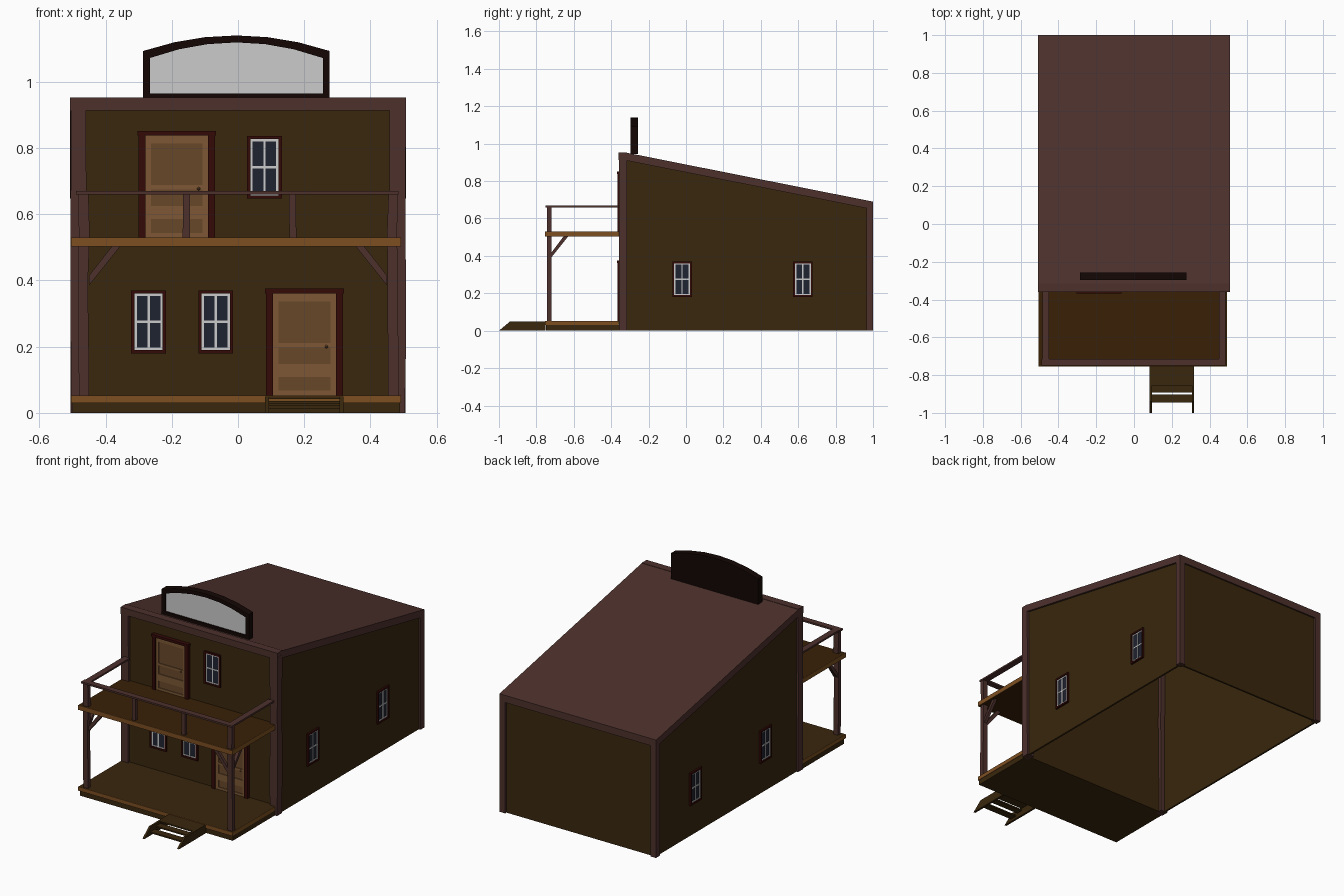
import bpy, bmesh, math, random
from mathutils import Vector

if "Cube" in bpy.data.objects:
    bpy.data.objects.remove(bpy.data.objects["Cube"])

random.seed(4)


def material(name, r, g, b):
    m = bpy.data.materials.new(name)
    m.diffuse_color = [(c / 255) ** 2.2 for c in (r, g, b)] + [1]
    m.use_nodes = True
    m.node_tree.nodes["Principled BSDF"].inputs["Base Color"].default_value = m.diffuse_color
    return m


WALL = material("wall_boards", 60, 43, 21)
TRIM = material("trim_wood", 78, 52, 48)
EDGE = material("edge_wood", 124, 80, 38)
DECK = material("deck_boards", 60, 38, 15)
JAMB = material("dark_red_wood", 54, 18, 15)
DOOR = material("door_wood", 124, 88, 56)
PANEL = material("door_panel", 104, 73, 46)
GLASS = material("glass", 36, 40, 52)
BARS = material("window_bars", 205, 205, 205)
BLACK = material("sign_frame", 26, 15, 12)
BOARD = material("sign_board", 198, 198, 198)


def finish(name, bm, mat):
    bmesh.ops.recalc_face_normals(bm, faces=bm.faces)
    me = bpy.data.meshes.new(name)
    bm.to_mesh(me)
    bm.free()
    me.materials.append(mat)
    ob = bpy.data.objects.new(name, me)
    bpy.context.collection.objects.link(ob)
    return ob


def prism(name, pts, a, b, axis, mat, open_bottom=False):
    """Extrude a profile from a to b: (y, z) points along 'x' or (x, z) points along 'y'."""
    bm = bmesh.new()
    put = (lambda p, t: (t, p[0], p[1])) if axis == 'x' else (lambda p, t: (p[0], t, p[1]))
    lo = [bm.verts.new(put(p, a)) for p in pts]
    hi = [bm.verts.new(put(p, b)) for p in pts]
    bm.faces.new(lo)
    bm.faces.new(hi)
    n = len(pts)
    for i in range(1 if open_bottom else 0, n):
        j = (i + 1) % n
        bm.faces.new((lo[i], lo[j], hi[j], hi[i]))
    return finish(name, bm, mat)


def box(name, x0, x1, y0, y1, z0, z1, mat):
    return prism(name, [(x0, z0), (x1, z0), (x1, z1), (x0, z1)], y0, y1, 'y', mat)


def post(name, x, y, w, d, z0, z1, mat, wobble=0.004, rings=6):
    """Hand-hewn post with slightly uneven sides."""
    bm = bmesh.new()
    prev = None
    for k in range(rings):
        z = z0 + (z1 - z0) * k / (rings - 1)
        ox, s = random.uniform(-wobble, wobble), random.uniform(0.92, 1.08)
        ring = [bm.verts.new((x + ox + i * w / 2 * s, y + j * d / 2, z))
                for i, j in ((-1, -1), (1, -1), (1, 1), (-1, 1))]
        if prev:
            for i in range(4):
                bm.faces.new((prev[i], prev[(i + 1) % 4], ring[(i + 1) % 4], ring[i]))
        else:
            bm.faces.new(ring)
        prev = ring
    bm.faces.new(prev)
    return finish(name, bm, mat)


FRONT, SIDE = -0.345, 0.495


def on_wall(wall, name, u0, u1, v0, v1, d, mat):
    """Box lying on a wall; u runs along it, v is height, d is how far it stands out."""
    if wall == 'front':
        return box(name, u0, u1, FRONT - d, FRONT + 0.005, v0, v1, mat)
    s = 1 if wall == 'right' else -1
    xa, xb = sorted((s * (SIDE - 0.005), s * (SIDE + d)))
    return box(name, xa, xb, u0, u1, v0, v1, mat)


def window(wall, u, v, w=0.105, h=0.19):
    a, b, c, e = u - w / 2, u + w / 2, v - h / 2, v + h / 2
    f, g = 0.010, 0.007
    on_wall(wall, "window_glass", a + f, b - f, c + f, e - f, 0.003, GLASS)
    for x in (a, b - f):
        on_wall(wall, "window_frame_side", x, x + f, c, e, 0.011, JAMB)
    for z in (c, e - f):
        on_wall(wall, "window_frame_rail", a + f, b - f, z, z + f, 0.011, JAMB)
    for x in (a + f, u - g / 2, b - f - g):
        on_wall(wall, "window_bar_upright", x, x + g, c + f, e - f, 0.006, BARS)
    for z in (c + f, v - g / 2, e - f - g):
        on_wall(wall, "window_bar_cross", a + f, b - f, z, z + g, 0.0055, BARS)


def door(u, z, h):
    w, p, top = 0.095, 0.078, z + h
    on_wall('front', "door_leaf", u - w, u + w, z, top, 0.008, PANEL)
    for s in (-1, 1):
        x = sorted((u + s * w, u + s * (w + 0.021)))
        on_wall('front', "door_jamb", x[0], x[1], z, top, 0.02, JAMB)
        x = sorted((u + s * p, u + s * w))
        on_wall('front', "door_stile", x[0], x[1], z, top, 0.012, DOOR)
    on_wall('front', "door_header", u - 0.119, u + 0.119, top, top + 0.014, 0.024, JAMB)
    for a, b in ((0, 0.014), (0.055, 0.095), (0.145, 0.158), (0.283, h)):
        on_wall('front', "door_rail", u - p, u + p, z + a, z + b, 0.012, DOOR)
    bm = bmesh.new()
    bmesh.ops.create_uvsphere(bm, u_segments=8, v_segments=6, radius=0.005)
    bmesh.ops.translate(bm, verts=bm.verts, vec=(u + 0.066, FRONT - 0.014, z + 0.147))
    finish("door_knob", bm, PANEL)


# Building shell, open underneath, and sloped roof
def roof_z(y):
    return 0.951 - (y + 0.315) * (0.951 - 0.69) / 1.315


shell = prism("building_walls",
              [(FRONT, 0), (0.988, 0), (0.988, 0.67), (-0.315, 0.925), (FRONT, 0.925)],
              -SIDE, SIDE, 'x', WALL, open_bottom=True)
thick = shell.modifiers.new("thickness", 'SOLIDIFY')
thick.thickness = 0.015
thick.offset = -1
prism("roof", [(-0.32, roof_z(-0.32)), (1, roof_z(1)), (1, roof_z(1) - 0.042),
               (-0.32, roof_z(-0.32) - 0.042)], -0.507, 0.507, 'x', TRIM)
box("front_top_beam", -0.507, 0.507, -0.36, -0.315, 0.913, 0.953, TRIM)
for s in (-1, 1):
    post("front_corner_post", s * 0.482, -0.337, 0.048, 0.045, 0, 0.93, TRIM, 0.001)
    box("back_corner_post", s * 0.488 - 0.018, s * 0.488 + 0.018, 0.965, 1, 0, 0.67, TRIM)

# Windows and doors
for x, z in ((-0.27, 0.275), (-0.067, 0.275), (0.08, 0.742)):
    window('front', x, z)
for wall in ('left', 'right'):
    for y in (-0.021, 0.625):
        window(wall, y, 0.275)
door(0.201, 0.053, 0.308)
door(-0.185, 0.53, 0.308)

# Porch and balcony floors with lighter edge boards
box("porch_base", -0.5, 0.49, -0.748, -0.345, 0, 0.03, WALL)
for name, z0, z1, mat in (("porch", 0.03, 0.053, WALL), ("balcony", 0.503, 0.53, DECK)):
    box(name + "_floor", -0.503, 0.49, -0.752, -0.345, z0 + 0.002, z1, mat)
    box(name + "_front_edge", -0.505, 0.492, -0.755, -0.752, z0, z1, EDGE)
    box(name + "_left_edge", -0.505, -0.503, -0.752, -0.36, z0, z1, EDGE)
    box(name + "_right_edge", 0.49, 0.492, -0.752, -0.36, z0, z1, EDGE)

# Posts, braces and railing
for s in (-1, 1):
    x = s * 0.467
    post("porch_post", x, -0.732, 0.031, 0.024, 0.05, 0.66, TRIM, 0.003)
    prism("front_brace", [(s * 0.45, 0.385), (s * 0.45, 0.415), (s * 0.38, 0.504), (s * 0.355, 0.504)],
          -0.741, -0.723, 'y', TRIM)
    prism("side_brace", [(-0.725, 0.385), (-0.725, 0.41), (-0.655, 0.504), (-0.63, 0.504)],
          x - 0.009, x + 0.009, 'x', TRIM)
    box("side_rail", x - 0.018, x + 0.018, -0.715, -0.36, 0.66, 0.67, TRIM)
box("front_rail", -0.49, 0.485, -0.75, -0.715, 0.66, 0.67, TRIM)
for x in (-0.155, 0.165):
    post("rail_post", x, -0.732, 0.022, 0.02, 0.53, 0.661, TRIM, 0.001, 3)

# Front steps
for x in (0.082, 0.306):
    prism("step_stringer", [(-1, 0), (-0.94, 0.05), (-0.75, 0.05), (-0.75, 0)],
          x, x + 0.012, 'x', WALL)
for y0, y1, z in ((-0.855, -0.75, 0.05), (-0.892, -0.852, 0.036), (-0.945, -0.902, 0.022)):
    box("step_tread", 0.09, 0.31, y0, y1, z - 0.008, z, WALL)


# Rooftop sign with an arched top
def arch(inset, n=6):
    w = 0.282 - inset
    top = [(-0.005 + w * t, 1.14 - inset - 0.047 * t * t)
           for t in (1 - 2 * i / n for i in range(n + 1))]
    return [(-0.005 - w, 0.944 + inset), (-0.005 + w, 0.944 + inset)] + top


outer, inner = arch(0), arch(0.021)
for i in range(len(outer)):
    j = (i + 1) % len(outer)
    prism("sign_border", [outer[i], outer[j], inner[j], inner[i]], -0.296, -0.256, 'y', BLACK)
prism("sign_back", inner, -0.272, -0.256, 'y', BLACK)
prism("sign_face", inner, -0.286, -0.271, 'y', BOARD)
